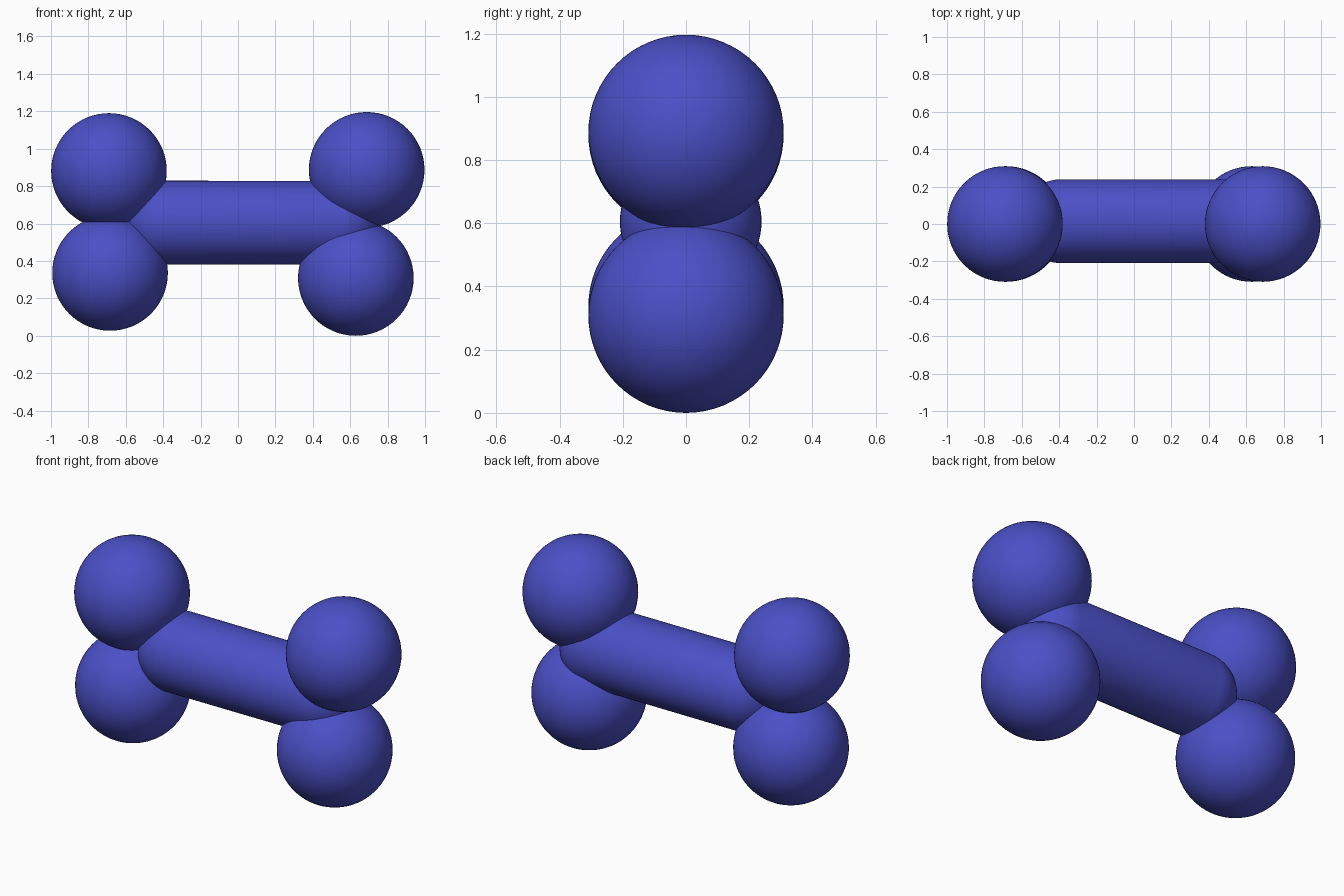
import bpy, bmesh, math
from mathutils import Matrix, Vector

if "Cube" in bpy.data.objects:
    bpy.data.objects.remove(bpy.data.objects["Cube"])

blue = bpy.data.materials.new("blue")
blue.diffuse_color = (0.07, 0.08, 0.57, 1)
blue.use_nodes = True
blue.node_tree.nodes["Principled BSDF"].inputs["Base Color"].default_value = blue.diffuse_color


def make_object(name, bm, location):
    mesh = bpy.data.meshes.new(name)
    for f in bm.faces:
        f.smooth = True
    bm.to_mesh(mesh)
    bm.free()
    mesh.materials.append(blue)
    ob = bpy.data.objects.new(name, mesh)
    ob.location = location
    bpy.context.collection.objects.link(ob)
    return ob


def ball(name, x, z, r=0.309):
    bm = bmesh.new()
    bmesh.ops.create_uvsphere(bm, u_segments=64, v_segments=32, radius=r)
    make_object(name, bm, (x, 0, z))


def capsule(name, x0, x1, r, y, z):
    # Sphere along x, split at the equator and stretched into a rounded bar
    bm = bmesh.new()
    bmesh.ops.create_uvsphere(bm, u_segments=64, v_segments=32, radius=r,
                              matrix=Matrix.Rotation(math.pi / 2, 4, 'Y'))
    half = (x1 - x0) / 2
    for v in bm.verts:
        # the equator ring joins the left dome, the next ring starts the right one
        v.co.x += half if v.co.x > 1e-5 else -half
    make_object(name, bm, ((x0 + x1) / 2, y, z))


# Four knobs, two at each end
ball("upper_left_knob", -0.69, 0.881)
ball("lower_left_knob", -0.684, 0.336)
ball("upper_right_knob", 0.688, 0.887)
ball("lower_right_knob", 0.63, 0.309)

# Shaft with rounded ends
capsule("shaft", -0.39, 0.54, 0.224, 0.015, 0.605)
